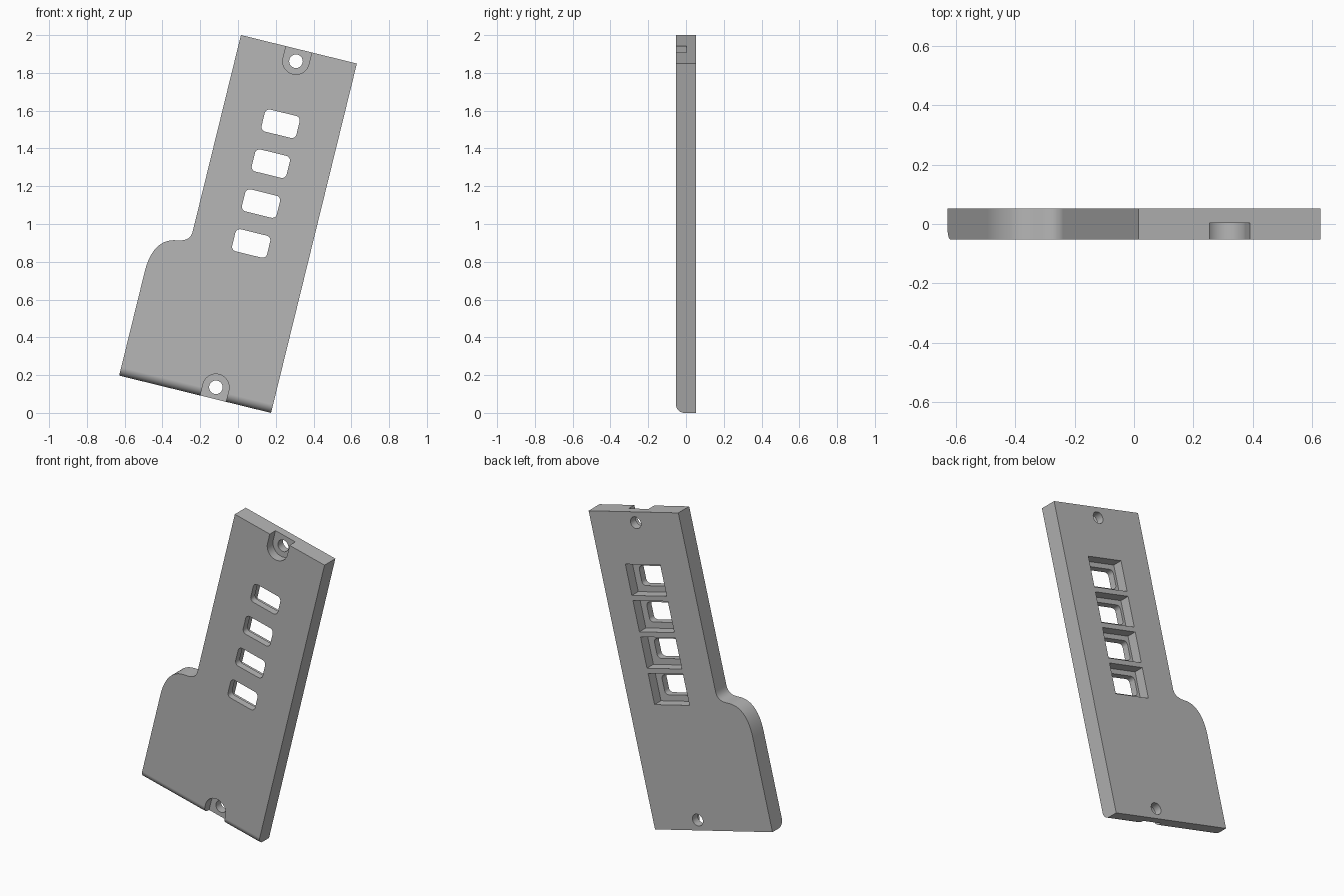
import bpy, bmesh, math
from mathutils import Matrix, Vector
from mathutils.geometry import interpolate_bezier

cube = bpy.data.objects.get("Cube")
if cube:
    bpy.data.objects.remove(cube, do_unlink=True)

HALF = 0.053            # half the plate thickness
HEIGHT = 1.9045
NECK, FOOT = 0.632, 0.828
MID = -NECK / 2         # centre line of the neck
TILT = Matrix.Translation((0.175, 0, 0)) @ Matrix.Rotation(math.radians(13.8), 4, 'Y')

grey = bpy.data.materials.new("plain_grey")
grey.use_nodes = True
colour = (0.47, 0.47, 0.47, 1)
grey.diffuse_color = colour
grey.node_tree.nodes["Principled BSDF"].inputs["Base Color"].default_value = colour


def prism(name, outline, y0, y1, round_edge=0):
    """Extrude an (x, z) outline from y0 to y1."""
    bm = bmesh.new()
    face = bm.faces.new([bm.verts.new((x, y0, z)) for x, z in outline])
    new = bmesh.ops.extrude_face_region(bm, geom=[face])["geom"]
    bmesh.ops.translate(bm, vec=(0, y1 - y0, 0),
                        verts=[v for v in new if isinstance(v, bmesh.types.BMVert)])
    bmesh.ops.recalc_face_normals(bm, faces=bm.faces)
    if round_edge:      # round the lower front edge
        low = [e for e in bm.edges
               if all(abs(v.co.z) < 1e-5 and v.co.y < 0 for v in e.verts)]
        bmesh.ops.bevel(bm, geom=low, offset=round_edge, segments=10,
                        profile=0.5, affect='EDGES')
    mesh = bpy.data.meshes.new(name)
    bm.to_mesh(mesh)
    bm.free()
    mesh.materials.append(grey)
    ob = bpy.data.objects.new(name, mesh)
    bpy.context.collection.objects.link(ob)
    return ob


def arc(cx, cz, r, start, end, steps):
    angles = [math.radians(start + (end - start) * i / steps) for i in range(steps + 1)]
    return [(cx + r * math.cos(a), cz + r * math.sin(a)) for a in angles]


def rounded_rect(cx, cz, w, h, r):
    corners = ((1, 1), (-1, 1), (-1, -1), (1, -1))
    return [p for i, (sx, sz) in enumerate(corners)
            for p in arc(cx + sx * (w / 2 - r), cz + sz * (h / 2 - r),
                         r, 90 * i, 90 * i + 90, 6)]


def rect(cx, cz, w, h):
    return [(cx + sx * w / 2, cz + sz * h / 2)
            for sx, sz in ((1, 1), (-1, 1), (-1, -1), (1, -1))]


def bezier(*points):
    return [tuple(p) for p in interpolate_bezier(*[Vector(p) for p in points], 16)]


# Plate with a wide foot and a curved shoulder
shoulder = bezier((-FOOT, 0.567), (-FOOT, 0.667), (-0.796, 0.746), (-0.718, 0.765))
shoulder += bezier((-0.689, 0.771), (-0.650, 0.780), (-NECK, 0.80), (-NECK, 0.836))
plate = prism("slotted_plate",
              [(0, 0), (-FOOT, 0)] + shoulder + [(-NECK, HEIGHT), (0, HEIGHT)],
              -HALF, HALF, round_edge=0.045)

cutters = []
# Four windows, each with a wider pocket behind
for i in range(4):
    z = 0.846 + 0.2175 * i
    cutters.append(prism("window_cutter", rounded_rect(MID, z, 0.19, 0.12, 0.025), -0.1, 0.1))
    cutters.append(prism("pocket_cutter", rect(-0.304, z - 0.003, 0.246, 0.187), -0.01, 0.1))

# Screw holes with open-ended recesses at top and bottom
for z, way in ((HEIGHT - 0.065, 1), (0.062, -1)):
    bowl = arc(MID, z, 0.07, 180, 180 + 180 * way, 24)
    slot = bowl + [(MID + 0.07, z + way * 0.2), (MID - 0.07, z + way * 0.2)]
    cutters.append(prism("recess_cutter", slot, -0.1, 0.003))
    cutters.append(prism("screw_cutter", arc(MID, z, 0.036, 0, 345, 23), -0.1, 0.1))

bpy.ops.object.select_all(action='DESELECT')
plate.select_set(True)
bpy.context.view_layer.objects.active = plate
for cutter in cutters:
    cutter.hide_render = True
    cut = plate.modifiers.new("cut", 'BOOLEAN')
    cut.operation = 'DIFFERENCE'
    cut.solver = 'EXACT'
    cut.object = cutter
    bpy.ops.object.modifier_apply(modifier=cut.name)
    bpy.data.objects.remove(cutter, do_unlink=True)

# Lean the plate, then smooth only its rounded surfaces
plate.data.transform(TILT)
bpy.ops.object.shade_smooth_by_angle(angle=math.radians(30))
weighted = plate.modifiers.new("weighted_normals", 'WEIGHTED_NORMAL')
weighted.keep_sharp = True
